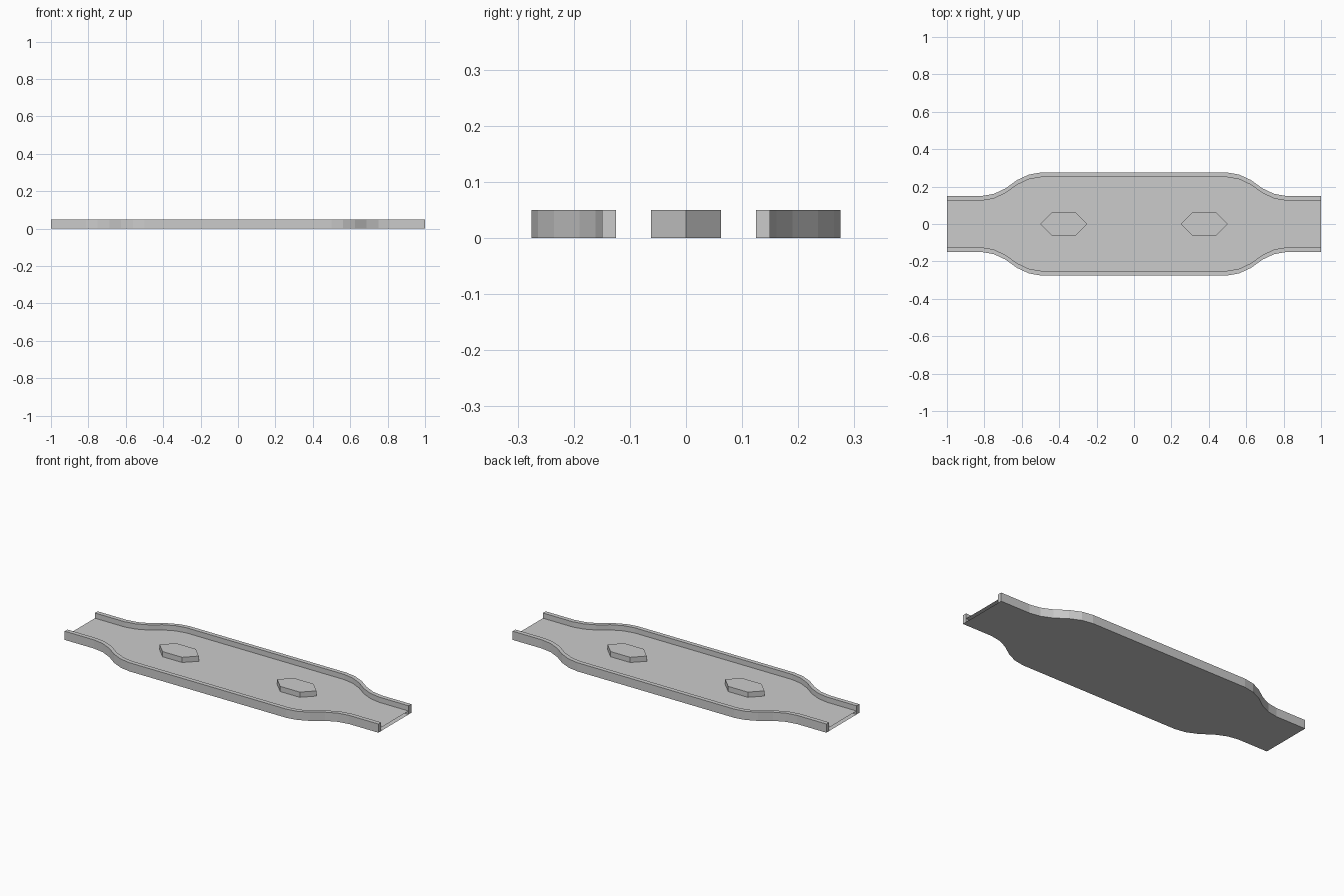
import bpy, bmesh

if "Cube" in bpy.data.objects:
    bpy.data.objects.remove(bpy.data.objects["Cube"])

H = 0.05        # wall height
FLOOR = 0.02    # floor surface height
WALL = 0.025    # wall thickness

# Outer half outline (x > 0) from the wide middle to the narrow end
half = [(0.5, 0.275), (0.5625, 0.264), (0.625, 0.235),
        (0.6875, 0.19), (0.75, 0.161), (0.8125, 0.15), (1.0, 0.15)]
outline = [(-x, y) for x, y in reversed(half)] + half
inner = [(x, y - WALL) for x, y in outline]


def make(name, build):
    bm = bmesh.new()
    build(bm)
    mesh = bpy.data.meshes.new(name)
    bm.to_mesh(mesh)
    bm.free()
    obj = bpy.data.objects.new(name, mesh)
    bpy.context.collection.objects.link(obj)
    return obj


def strip(bm, a, b):
    va, vb = [bm.verts.new(p) for p in a], [bm.verts.new(p) for p in b]
    for i in range(len(a) - 1):
        bm.faces.new((va[i], va[i + 1], vb[i + 1], vb[i]))


def prism(bm, pts, z0, z1):
    base = bm.faces.new([bm.verts.new((x, y, z0)) for x, y in pts])
    ext = bmesh.ops.extrude_face_region(bm, geom=[base], use_keep_orig=True)
    for v in ext["geom"]:
        if isinstance(v, bmesh.types.BMVert):
            v.co.z = z1
    bmesh.ops.recalc_face_normals(bm, faces=bm.faces[:])


# Side walls: closed section swept along the outline
def wall(side):
    def build(bm):
        rows = [[bm.verts.new((x, side * (y - dy), z))
                 for dy, z in ((0, 0), (0, H), (WALL, H), (WALL, 0))]
                for x, y in outline]
        for a, b in zip(rows, rows[1:]):
            for i in range(4):
                j = (i + 1) % 4
                bm.faces.new((a[i], a[j], b[j], b[i]))
        bm.faces.new(rows[0])
        bm.faces.new(rows[-1])
        bmesh.ops.recalc_face_normals(bm, faces=bm.faces[:])
    return build


make("left_wall", wall(1))
make("right_wall", wall(-1))

# Floor surface and underside, open at both ends
make("floor_top", lambda bm: strip(bm, [(x, -y, FLOOR) for x, y in inner],
                                   [(x, y, FLOOR) for x, y in inner]))
make("floor_underside", lambda bm: strip(bm, [(x, y, 0) for x, y in inner],
                                         [(x, -y, 0) for x, y in inner]))

# Two hexagonal obstacles
hexagon = [(-0.125, 0), (-0.0625, -0.0625), (0.0625, -0.0625),
           (0.125, 0), (0.0625, 0.0625), (-0.0625, 0.0625)]
for name, cx in (("left_obstacle", -0.375), ("right_obstacle", 0.375)):
    make(name, lambda bm: prism(bm, [(x + cx, y) for x, y in hexagon], 0, H))
